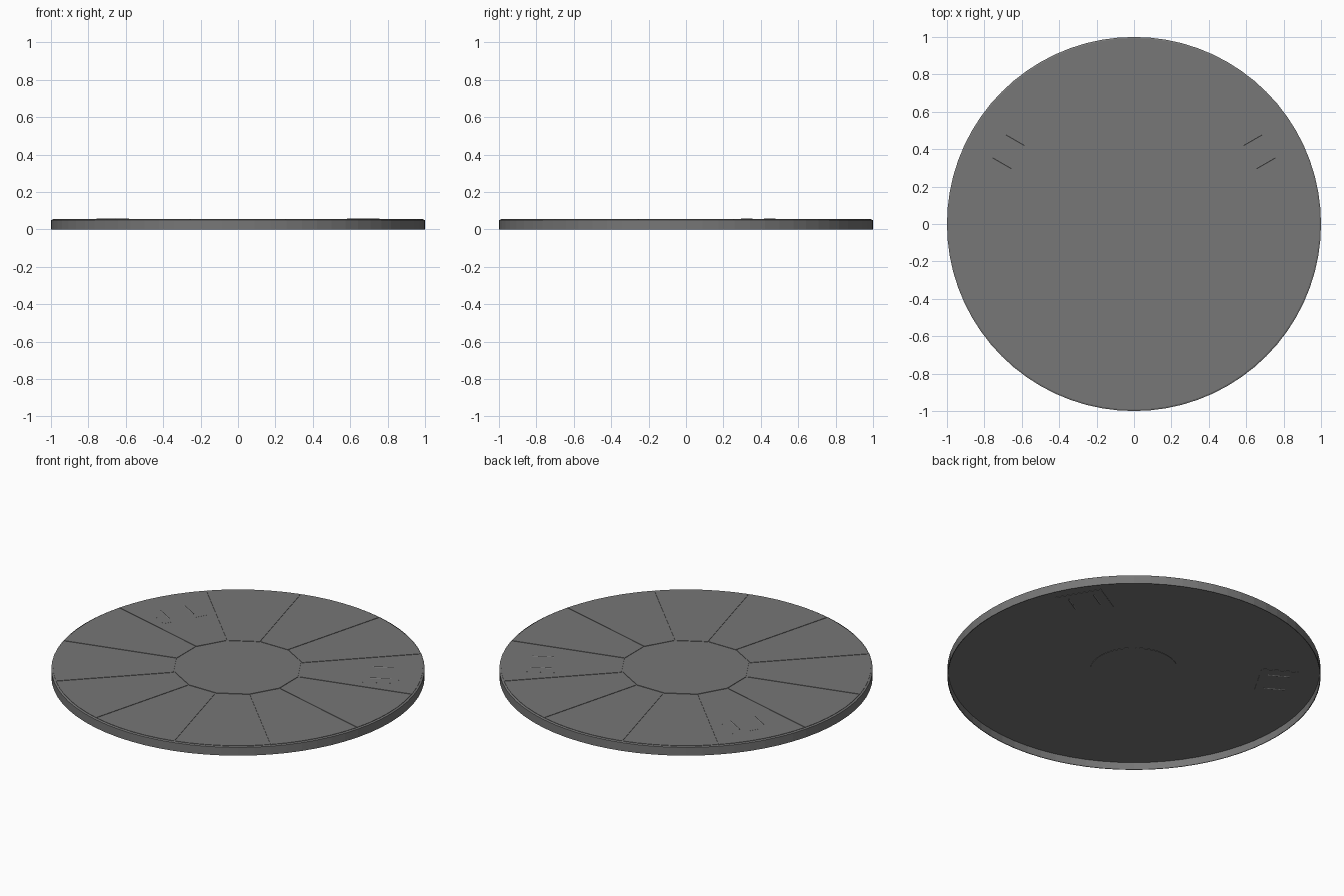
import bpy
import bmesh
from math import radians, sin, cos, tan, asin, pi
from mathutils import Matrix

cube = bpy.data.objects.get("Cube")
if cube:
    bpy.data.objects.remove(cube)

grey = bpy.data.materials.new("slate grey")
grey.use_nodes = True
COLOUR = (0.184, 0.184, 0.184, 1)
grey.diffuse_color = COLOUR
grey.node_tree.nodes["Principled BSDF"].inputs["Base Color"].default_value = COLOUR


def stack(rings, name, turn=0):
    """Join matching outlines into a closed solid, turned about the disc axis."""
    bm = bmesh.new()
    loops = [[bm.verts.new(p) for p in ring] for ring in rings]
    n = len(loops[0])
    for low, high in zip(loops, loops[1:]):
        for i in range(n):
            j = (i + 1) % n
            bm.faces.new((low[i], low[j], high[j], high[i]))
    bm.faces.new(loops[0][::-1])
    bm.faces.new(loops[-1])
    bm.transform(Matrix.Rotation(turn, 4, "Z"))
    bmesh.ops.recalc_face_normals(bm, faces=bm.faces)
    mesh = bpy.data.meshes.new(name)
    bm.to_mesh(mesh)
    bm.free()
    mesh.materials.append(grey)
    bpy.context.collection.objects.link(bpy.data.objects.new(name, mesh))


def ring(radius, z, sides, start=0):
    return [(radius * cos(start + 2 * pi * i / sides),
             radius * sin(start + 2 * pi * i / sides), z) for i in range(sides)]


def prism(outline, z0, z1, name, turn=0):
    stack([[(x, y, z) for x, y in outline] for z in (z0, z1)], name, turn)


UNDER, FLOOR, TOP = 0.043, 0.0525, 0.055
HALF = radians(15)
GAP = 0.003

# Shallow tray-shaped body: thin skirt, hollow underside, small upper bevel
profile = ((0.996, UNDER), (0.996, 0), (1, 0), (1, 0.049), (0.992, FLOOR))
stack([ring(r, z, 72) for r, z in profile], "disc_body")

# Twelve wedge panels separated by narrow shallow grooves
outer = 0.99
inner = 0.348 * cos(HALF) + GAP
edge = inner * tan(HALF) - GAP / cos(HALF)
reach = HALF - asin(GAP / outer)
wedge = [(inner, edge), (inner, -edge)]
for i in range(7):
    a = -reach + 2 * reach * i / 6
    wedge.append((outer * cos(a), outer * sin(a)))
for k in range(12):
    prism(wedge, FLOOR - 0.002, TOP, f"wedge_panel_{k + 1}", 2 * HALF * k)

# Twelve-sided centre panel
stack([ring(0.342, z, 12, HALF) for z in (FLOOR - 0.002, TOP + 0.0005)], "centre_panel")

# Round hub plate on the hollow underside
stack([ring(0.235, z, 48) for z in (UNDER - 0.002, UNDER + 0.002)], "bottom_hub")

# Two mounting plates through the disc, each with a pair of rounded radial bars
plate = [(0.672, -0.128), (0.872, -0.128), (0.872, 0.128), (0.672, 0.128)]
for side, turn in (("left", radians(30)), ("right", radians(150))):
    prism(plate, UNDER - 0.002, TOP + 0.0002, f"{side}_mount_plate", turn)
    for label, y in (("a", -0.071), ("b", 0.071)):
        section = [(y + 0.006 * cos(a), 0.048 + 0.01 * sin(a))
                   for a in (2 * pi * i / 8 for i in range(8))]
        stack([[(x, py, pz) for py, pz in section] for x in (0.716, 0.832)],
              f"{side}_bar_{label}", turn)
